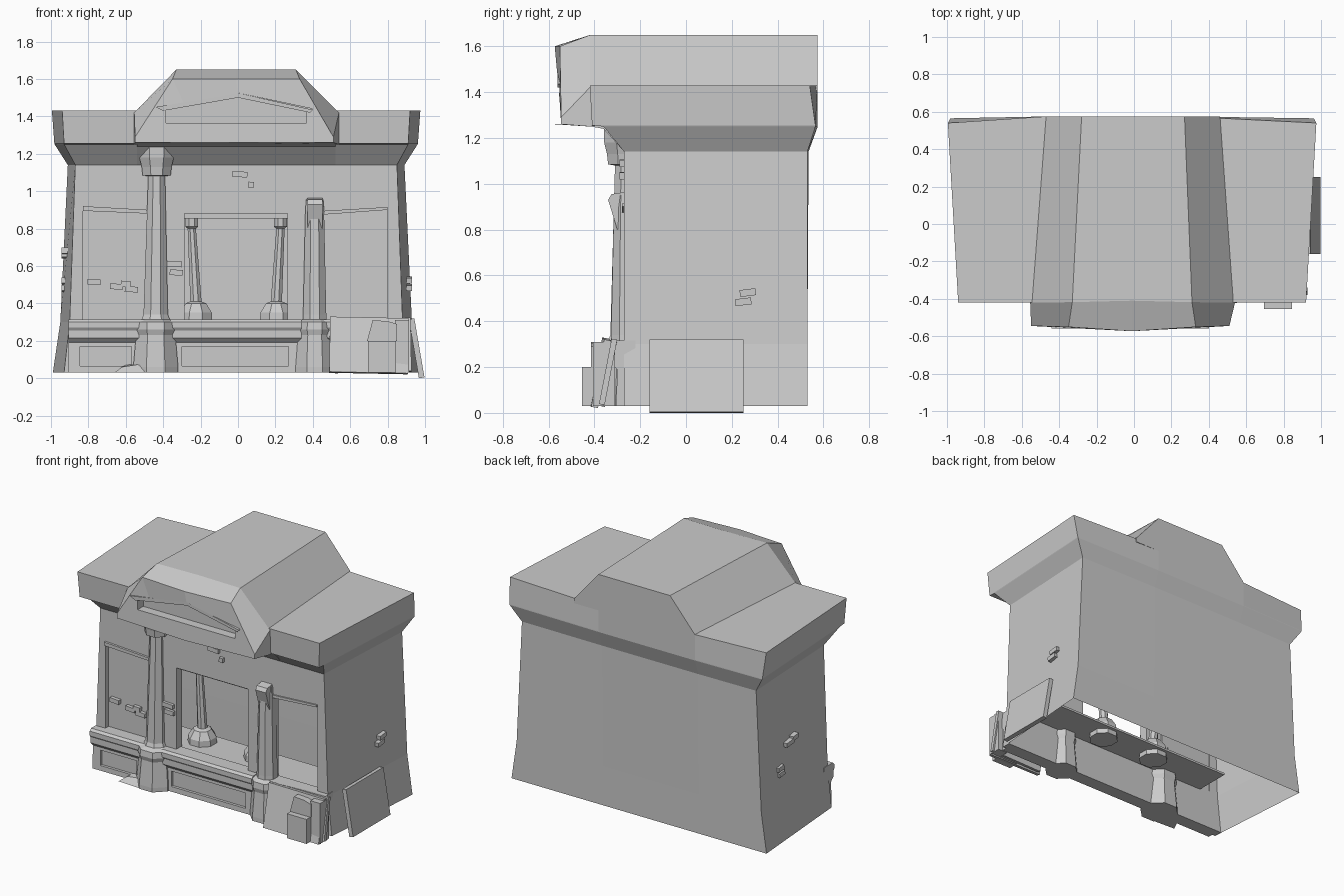
import bpy, bmesh, math
from mathutils import Matrix, Euler, Vector

if "Cube" in bpy.data.objects:
    bpy.data.objects.remove(bpy.data.objects["Cube"])

CX = -0.01  # centre line of the building


def mesh(name, verts, faces):
    bm = bmesh.new()
    vs = [bm.verts.new(v) for v in verts]
    for f in faces:
        bm.faces.new([vs[i] for i in f])
    bmesh.ops.recalc_face_normals(bm, faces=bm.faces)
    me = bpy.data.meshes.new(name)
    bm.to_mesh(me)
    bm.free()
    ob = bpy.data.objects.new(name, me)
    bpy.context.collection.objects.link(ob)
    return ob


def loft(name, rings, caps=(True, True), skip=()):
    """Skin equal-length rings; skip holds (ring, side) faces to leave open."""
    n = len(rings[0])
    faces = [(r*n+i, r*n+(i+1) % n, (r+1)*n+(i+1) % n, (r+1)*n+i)
             for r in range(len(rings)-1) for i in range(n) if (r, i) not in skip]
    if caps[0]:
        faces.append(tuple(range(n)))
    if caps[1]:
        faces.append(tuple(range((len(rings)-1)*n, len(rings)*n)))
    return mesh(name, [p for r in rings for p in r], faces)


def prism_y(name, pts, y0, y1):
    return loft(name, [[(x, y, z) for x, z in pts] for y in (y0, y1)])


def prism_x(name, pts, x0, x1):
    return loft(name, [[(x, y, z) for y, z in pts] for x in (x0, x1)])


def box(name, c, s, rot=(0, 0, 0)):
    m = Matrix.Translation(c) @ Euler(rot).to_matrix().to_4x4()
    pts = [m @ Vector((s[0]*a/2, s[1]*b/2, s[2]*h/2))
           for h in (-1, 1) for a, b in ((-1, -1), (1, -1), (1, 1), (-1, 1))]
    return loft(name, [pts[:4], pts[4:]])


def span(name, x0, x1, y0, y1, z0, z1):
    return box(name, ((x0+x1)/2, (y0+y1)/2, (z0+z1)/2), (x1-x0, y1-y0, z1-z0))


def column(name, x, y, prof, n=8):
    """Faceted column from (height, radius[, x shift]) stations."""
    rings = []
    for st in prof:
        z, r = st[0], st[1] / math.cos(math.pi/n)
        dx = st[2] if len(st) > 2 else 0
        rings.append([(x + dx + r*math.cos((i+.5)*2*math.pi/n),
                       y + r*math.sin((i+.5)*2*math.pi/n), z) for i in range(n)])
    return loft(name, rings)


def cut(ob, cutters):
    for c in cutters:
        m = ob.modifiers.new("cut", 'BOOLEAN')
        m.operation, m.solver, m.object = 'DIFFERENCE', 'EXACT', c
    bpy.context.view_layer.update()
    dg = bpy.context.evaluated_depsgraph_get()
    me = bpy.data.meshes.new_from_object(ob.evaluated_get(dg))
    ob.modifiers.clear()
    ob.data = me
    for c in cutters:
        bpy.data.objects.remove(c)


# Hollow body: flared foot, leaning walls, cornice, flat roof; open below
rings = []
for z, wf, yf, wb, yb, ym in ((.03, .92, -.27, .98, .53, .53), (.30, .89, -.27, .94, .53, .53),
                              (1.14, .86, -.27, .90, .53, .535), (1.25, .92, -.36, .97, .565, .575),
                              (1.255, .92, -.41, .972, .565, .575), (1.43, .93, -.42, .985, .54, .575)):
    rings.append([(CX-wf, yf, z), (CX+wf, yf, z), (CX+wb, yb, z),
                  (.27, ym, z), (-.47, ym, z), (CX-wb, yb, z)])
loft("building_shell", rings, caps=(False, True), skip={(0, 0), (1, 0)})

# Front wall with doorway, left niche and open right bay
wall = prism_y("front_wall", [(-.93, .03), (.91, .03), (.88, .30), (.85, 1.14), (-.87, 1.14), (-.90, .30)],
               -.27, -.21)
prism = [prism_y("cut_left", [(-.83, .31), (-.48, .31), (-.48, .895), (-.83, .91)], -.4, -.1),
         span("cut_door", -.285, .265, -.4, -.1, .31, .88),
         prism_y("cut_right", [(.46, .31), (.80, .31), (.80, .91), (.46, .89)], -.4, -.1)]
cut(wall, prism)
span("left_niche_panel", -.84, -.47, -.235, -.215, .30, .92)
prism_y("left_niche_lintel", [(-.83, .895), (-.48, .88), (-.48, .9), (-.83, .92)], -.285, -.23)
prism_y("right_bay_lintel", [(.46, .875), (.80, .90), (.80, .915), (.46, .895)], -.28, -.22)

# Interior floor, door header and door columns
span("inner_floor", -.75, .84, -.27, .04, .295, .31)
span("door_header", -.29, .27, -.23, -.06, .855, .885)
for s in (-1, 1):
    column("door_column", CX + s*.215, -.07,
           [(.26, .09), (.35, .085), (.40, .055), (.41, .03), (.80, .022, s*.022),
            (.81, .034, s*.022), (.87, .034, s*.022)])

# Plinth: moulded section in three stretches with sunken panels
prof = [(-.22, .03), (-.305, .03), (-.30, .19), (-.325, .215), (-.325, .255),
        (-.335, .27), (-.335, .30), (-.32, .315), (-.22, .315)]
for x0, x1 in ((-.905, -.50), (-.36, .34), (.46, .885)):
    p = prism_x("plinth", prof, x0, x1)
    cut(p, [span("cut_panel", x0+.06, x1-.07, -.5, -.285, .065, .17)])

# Front columns: left complete with capital, right broken off
base = [(.03, .12), (.06, .12), (.23, .105), (.26, .115), (.30, .11), (.315, .075)]
column("left_column", -.44, -.265, base + [(.34, .065), (1.08, .045, .005), (1.085, .075, .005),
                                           (1.13, .08, .005), (1.18, .092, .005), (1.25, .092, .005)])
rc = column("right_column", .41, -.265, [(z, r*.85) for z, r in base] + [(.34, .062), (.90, .05), (.96, .045)])
for v in rc.data.vertices[-8:]:
    v.co.z += (v.co.y + .265) * .45
prism_x("right_column_splinter", [(-.26, .80), (-.30, .80), (-.34, .93), (-.325, .955), (-.26, .965)], .372, .452)

# Raised canopy over the entrance, with a chevron recess on its face
def canopy_ring(y, xl, xr, zs, tl, tr, zt, zb, bow=0.0, inset=0.0):
    m = (tl+tr)/2
    return [(xl+inset, y, zb), (xl, y, zs), (tl, y+bow*.2, zt), (m, y+bow, zt),
            (tr, y+bow*.2, zt), (xr, y, zs), (xr-inset, y, zb), (m, y+bow, zb)]


canopy = loft("entrance_canopy", [
    canopy_ring(.575, -.47, .46, 1.43, -.28, .27, 1.65, 1.40),
    canopy_ring(-.42, -.555, .54, 1.42, -.33, .31, 1.65, 1.25, .01),
    canopy_ring(-.545, -.55, .51, 1.29, -.35, .33, 1.60, 1.26, -.028)])
chev = [(-.385, 1.365), (.365, 1.365), (.365, 1.425), (.40, 1.44), (0, 1.525), (-.43, 1.45), (-.385, 1.43)]
cut(canopy, [prism_y("cut_chevron", chev, -.7, -.49)])
prism_y("chevron_moulding", [(-.44, 1.45), (0, 1.525), (.40, 1.435), (.385, 1.42), (0, 1.50), (-.40, 1.43)],
        -.56, -.48)
prism_x("canopy_soffit", [(-.27, 1.14), (-.36, 1.24), (-.44, 1.255), (-.3, 1.26)], -.54, .52)

# Fallen slabs and rubble
box("fallen_front_slab", (.70, -.375, .175), (.42, .03, .30), (-.19, .02, .02))
box("fallen_front_slab_back", (.72, -.34, .175), (.41, .025, .29), (-.19, -.02, 0))
box("fallen_side_slab", (.955, .045, .16), (.03, .41, .32), (0, -.17, 0))
span("rubble_block", .695, .845, -.455, -.38, .03, .20)
prism_y("rubble_shard", [(.69, .20), (.85, .20), (.85, .29), (.80, .305), (.72, .31)], -.415, -.37)
span("rubble_corner", .84, .915, -.405, -.31, .03, .31)
loft("rubble_wedge", [[(-.66, -.37, .03), (-.48, -.38, .03), (-.48, -.29, .03), (-.62, -.29, .03)],
                      [(-.62, -.33, .06), (-.49, -.34, .08), (-.48, -.29, .085), (-.60, -.29, .07)]])

# Loose bricks standing proud of the front and side walls
for x, z, y, w in ((.01, 1.09, -.27, .08), (.07, 1.035, -.27, .03), (-.34, .61, -.27, .08),
                   (-.33, .565, -.27, .07), (-.77, .515, -.24, .07), (-.65, .49, -.24, .07),
                   (-.60, .505, -.24, .05), (-.57, .475, -.24, .07)):
    box("front_brick", (x, y, z), (w, .04, .03), (0, .05, 0))
for y, z, w in ((.27, .525, .07), (.25, .485, .07)):
    box("right_brick", (.905, y, z), (.05, w, .03), (.12, 0, 0))
for y, z, w in ((.20, .66, .08), (.14, .68, .06), (.30, .52, .06), (.29, .48, .06)):
    box("left_brick", (-.92, y, z), (.05, w, .03), (-.1, 0, 0))
